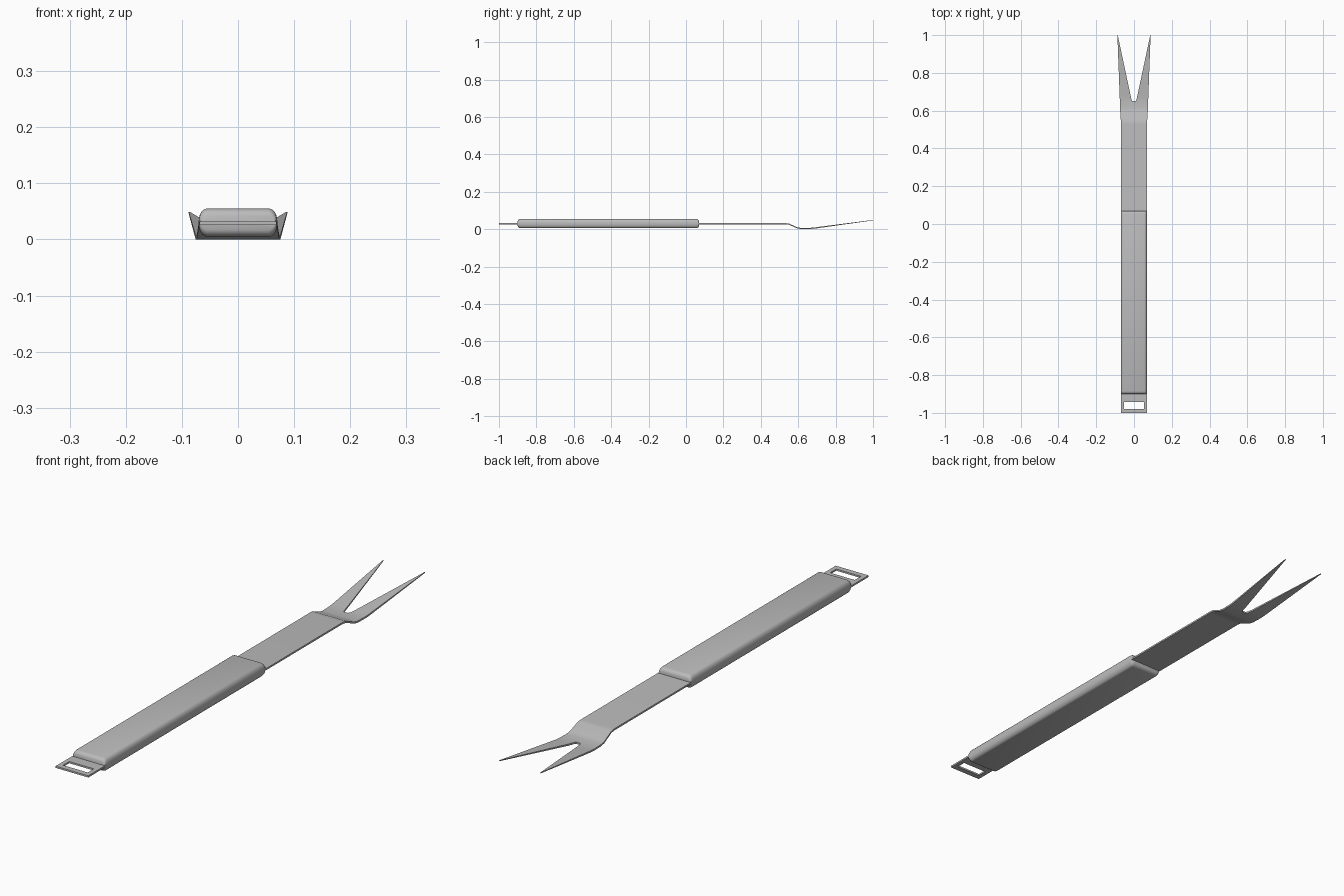
import bpy, bmesh, math

cube = bpy.data.objects.get("Cube")
if cube:
    bpy.data.objects.remove(cube, do_unlink=True)

steel = bpy.data.materials.new("grey steel")
steel.use_nodes = True
GREY = (0.5, 0.5, 0.5, 1)
steel.diffuse_color = GREY
steel.node_tree.nodes["Principled BSDF"].inputs["Base Color"].default_value = GREY


def loft(name, rings, angle):
    """Skin a list of equal-length closed rings and cap both ends."""
    bm = bmesh.new()
    loops = [[bm.verts.new(p) for p in ring] for ring in rings]
    n = len(loops[0])
    for a, b in zip(loops, loops[1:]):
        for i in range(n):
            j = (i + 1) % n
            # leave the centre plane open on mirrored halves
            if n > 4 or any(abs(v.co.x) > 1e-5 for v in (a[i], a[j], b[i], b[j])):
                bm.faces.new((a[i], a[j], b[j], b[i]))
    bm.faces.new(loops[0])
    bm.faces.new(loops[-1])
    if n == 4:
        bmesh.ops.mirror(bm, geom=bm.verts[:] + bm.edges[:] + bm.faces[:],
                         axis='X', merge_dist=1e-5)
    bmesh.ops.remove_doubles(bm, verts=bm.verts, dist=1e-5)
    bmesh.ops.dissolve_degenerate(bm, dist=1e-5, edges=bm.edges)
    bmesh.ops.recalc_face_normals(bm, faces=bm.faces)
    mesh = bpy.data.meshes.new(name)
    bm.to_mesh(mesh)
    bm.free()
    mesh.materials.append(steel)
    obj = bpy.data.objects.new(name, mesh)
    bpy.context.collection.objects.link(obj)
    bpy.ops.object.select_all(action='DESELECT')
    obj.select_set(True)
    bpy.context.view_layer.objects.active = obj
    bpy.ops.object.shade_smooth_by_angle(angle=math.radians(angle))
    return obj


# Flat blade with hanging slot, dipped neck and two tines: y, z, inner x, outer x
T = 0.0033
stations = [
    (-1.0, 0.029, 0, 0.069), (-0.979, 0.029, 0, 0.069),
    (-0.979, 0.029, 0.052, 0.069), (-0.942, 0.029, 0.052, 0.069),
    (-0.942, 0.029, 0, 0.069), (0.53, 0.029, 0, 0.069),
    (0.55, 0.027, 0, 0.07), (0.595, 0.007, 0, 0.073),
    (0.615, T, 0, 0.074), (0.65, T, 0, 0.075),
    (0.65, T, 0.008, 0.075), (0.658, T, 0.013, 0.0752),
    (0.68, 0.005, 0.018, 0.076), (1.0, 0.048, 0.086, 0.088),
]
blade = []
for y, z, xi, xo in stations:
    t = T if y < 1 else T * 0.4
    blade.append([(xi, y, z - t), (xo, y, z - t), (xo, y, z + t), (xi, y, z + t)])
loft("fork_blade", blade, 30)


# Cushioned handle with rounded sides and softened ends
def handle_ring(y, inset, steps=6):
    ring = []
    for quarter in range(4):
        for k in range(steps + 1):
            a = math.pi / 2 * (quarter + k / steps)
            sx = 1 if quarter in (0, 3) else -1
            sz = 1 if quarter < 2 else -1
            ring.append((sx * (0.055 - inset * 0.3) + 0.015 * math.cos(a), y,
                         0.03 + sz * 0.003 + (0.022 - inset) * math.sin(a)))
    return ring


ends = [(0, 0.012), (0.003, 0.006), (0.008, 0.002), (0.015, 0)]
rings = [handle_ring(-0.9 + d, i) for d, i in ends]
rings += [handle_ring(0.07 - d, i) for d, i in reversed(ends)]
loft("handle", rings, 50)
